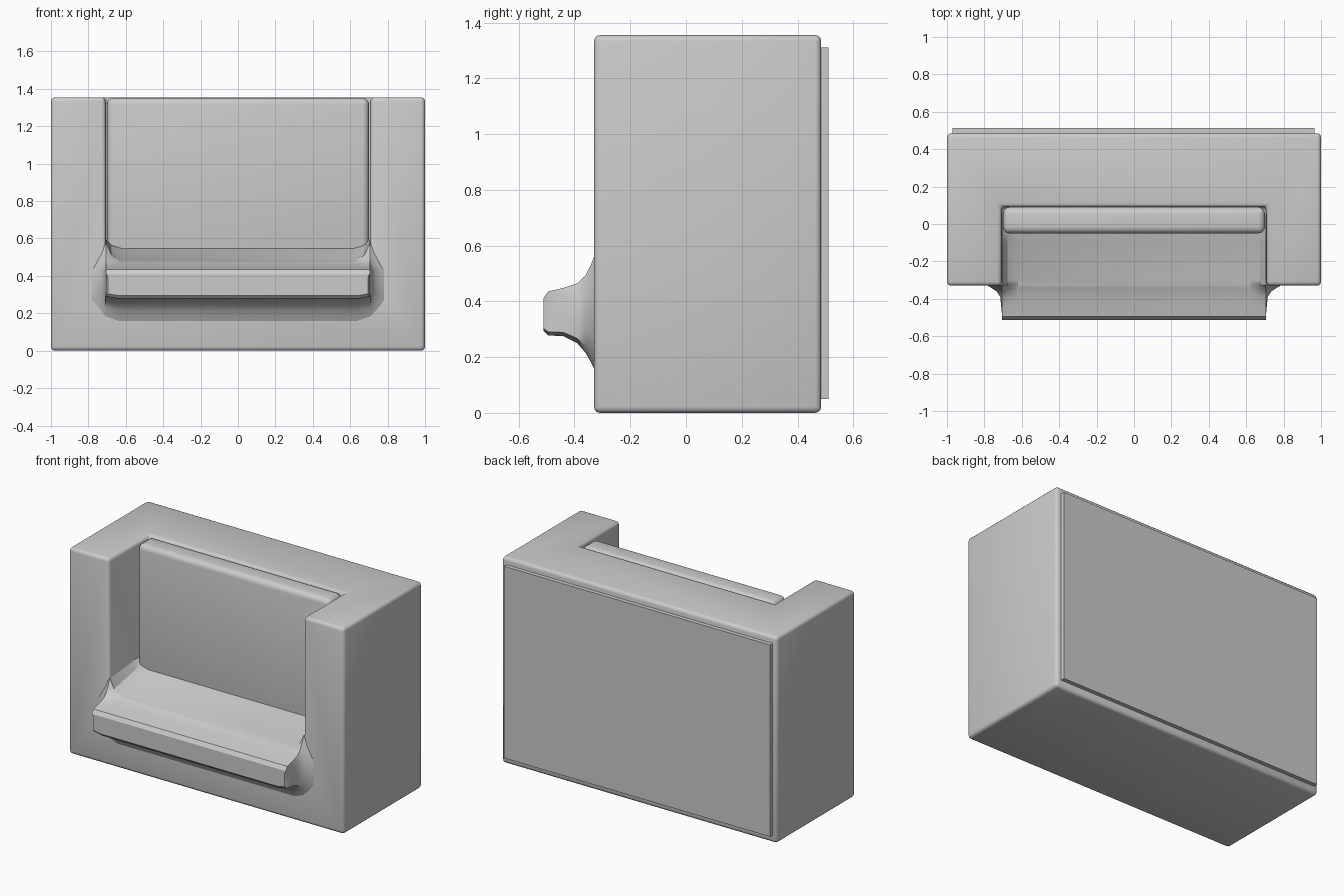
import bpy, bmesh, math

cube = bpy.data.objects.get("Cube")
if cube:
    bpy.data.objects.remove(cube, do_unlink=True)

grey = bpy.data.materials.new("light_grey_fabric")
grey.use_nodes = True
colour = (0.6, 0.6, 0.6, 1)
grey.diffuse_color = colour
grey.node_tree.nodes["Principled BSDF"].inputs["Base Color"].default_value = colour


def add_object(name, bm):
    bmesh.ops.recalc_face_normals(bm, faces=bm.faces)
    mesh = bpy.data.meshes.new(name)
    bm.to_mesh(mesh)
    bm.free()
    mesh.materials.append(grey)
    obj = bpy.data.objects.new(name, mesh)
    bpy.context.collection.objects.link(obj)
    return obj


def box(name, low, high):
    bm = bmesh.new()
    bmesh.ops.create_cube(bm, size=1)
    for v in bm.verts:
        v.co = [l if c < 0 else h for c, l, h in zip(v.co, low, high)]
    return add_object(name, bm)


def activate(obj):
    bpy.ops.object.select_all(action='DESELECT')
    obj.select_set(True)
    bpy.context.view_layer.objects.active = obj


def soften(obj, width, segments=3):
    bevel = obj.modifiers.new("soft_edges", 'BEVEL')
    bevel.width = width
    bevel.segments = segments
    bevel.limit_method = 'ANGLE'
    bevel.angle_limit = math.radians(35)
    activate(obj)
    bpy.ops.object.modifier_apply(modifier=bevel.name)
    bpy.ops.object.shade_smooth_by_angle(angle=math.radians(35))


# Body with arms, back and base: a block with the sitting space cut out
body = box("body", (-1, -0.33, 0), (1, 0.485, 1.355))
cutter = box("alcove_cutter", (-0.708, -0.6, 0.4), (0.708, 0.092, 1.6))
cutter.hide_render = True
cut = body.modifiers.new("alcove", 'BOOLEAN')
cut.operation = 'DIFFERENCE'
cut.solver = 'EXACT'
cut.object = cutter
activate(body)
bpy.ops.object.modifier_apply(modifier=cut.name)
bpy.data.objects.remove(cutter, do_unlink=True)
soften(body, 0.022)

# Back cushion
soften(box("back_cushion", (-0.70, -0.05, 0.5), (0.70, 0.09, 1.352)), 0.035, 4)

# Back panel
box("back_panel", (-0.97, 0.47, 0.05), (0.965, 0.512, 1.31))

# Seat: sections from front to back, flaring into the arms and base
# each section: y, half width, bottom, top, rise at the sides
sections = [
    (-0.512, 0.695, 0.295, 0.41, 0),
    (-0.495, 0.705, 0.278, 0.435, 0),
    (-0.44, 0.71, 0.275, 0.448, 0),
    (-0.39, 0.715, 0.25, 0.46, 0.005),
    (-0.36, 0.735, 0.215, 0.468, 0.025),
    (-0.34, 0.765, 0.18, 0.473, 0.06),
    (-0.325, 0.79, 0.15, 0.476, 0.1),
    (-0.30, 0.72, 0.15, 0.482, 0.09),
    (-0.10, 0.72, 0.15, 0.53, 0.06),
    (-0.06, 0.72, 0.15, 0.545, 0.05),
    (0.05, 0.72, 0.15, 0.565, 0.03),
]
bm = bmesh.new()
rings = []
for y, w, bottom, top, rise in sections:
    chamfer = (top - bottom) * 0.2
    half = [(0.64, bottom), (min(w, 0.71), bottom + chamfer * 0.4),
            (w, bottom + chamfer * 1.8), (w, top - chamfer * 0.8),
            (0.705, top + rise), (0.675, top + rise * 0.35), (0.62, top)]
    outline = half + [(-x, z) for x, z in reversed(half)]
    rings.append([bm.verts.new((x, y, z)) for x, z in outline])
for a, b in zip(rings, rings[1:]):
    for i in range(len(a)):
        j = (i + 1) % len(a)
        bm.faces.new((a[i], a[j], b[j], b[i]))
bm.faces.new(rings[0])
bm.faces.new(rings[-1])
seat = add_object("seat", bm)
activate(seat)
bpy.ops.object.shade_smooth_by_angle(angle=math.radians(30))
